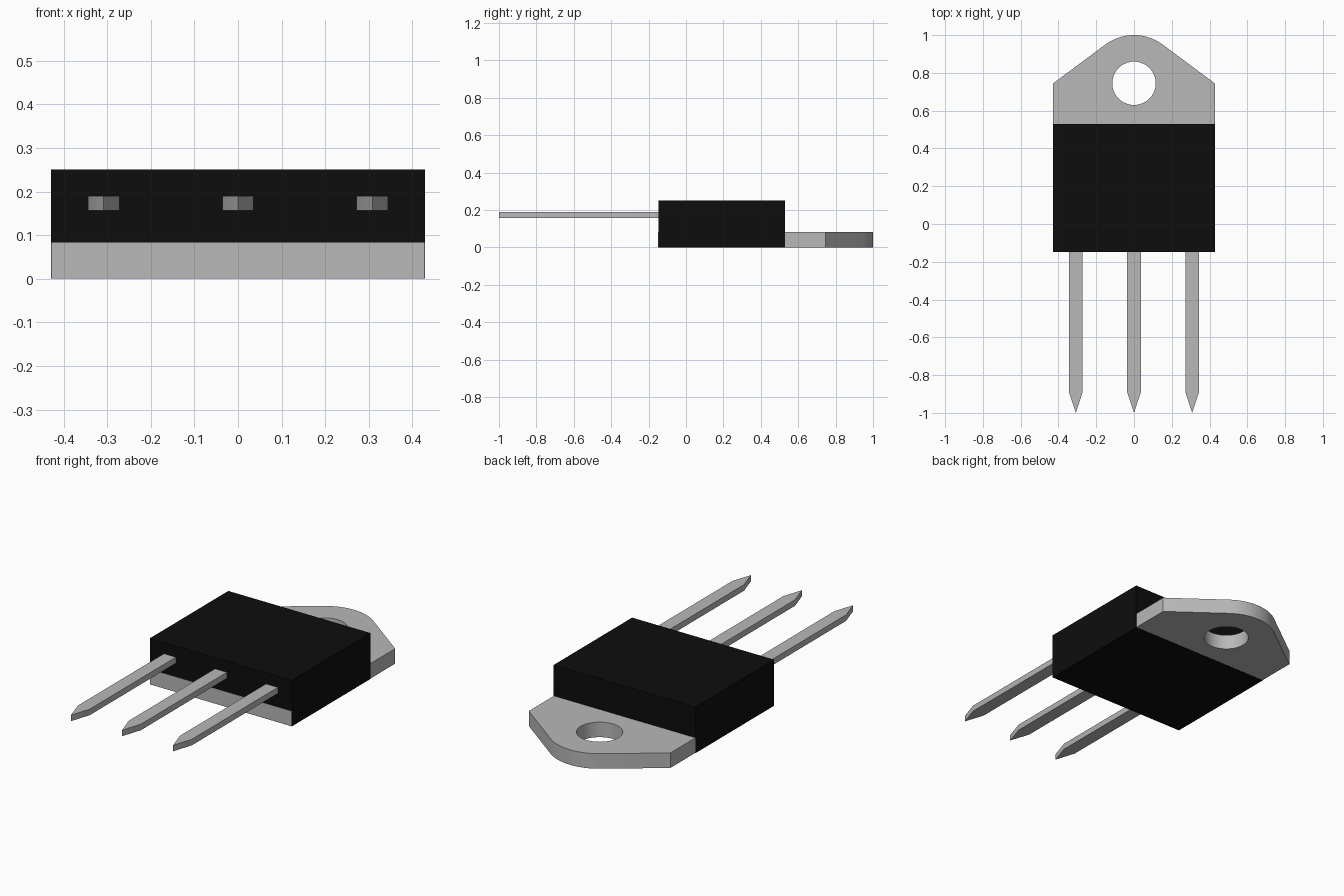
import bpy, bmesh, math

cube = bpy.data.objects.get("Cube")
if cube:
    bpy.data.objects.remove(cube, do_unlink=True)


def make_material(name, rgb, roughness, metallic=0.0):
    mat = bpy.data.materials.new(name)
    mat.use_nodes = True
    mat.diffuse_color = (*rgb, 1)
    bsdf = next(n for n in mat.node_tree.nodes if n.type == 'BSDF_PRINCIPLED')
    bsdf.inputs["Base Color"].default_value = (*rgb, 1)
    bsdf.inputs["Roughness"].default_value = roughness
    return mat


metal = make_material("light grey metal", (0.48, 0.48, 0.48), 0.5)
plastic = make_material("black plastic", (0.004, 0.004, 0.004), 0.6)


def plate(name, loops, z0, z1, mat):
    """Flat plate: the first loop is the outline, any others are holes."""
    bm = bmesh.new()
    edges = []
    for loop in loops:
        vs = [bm.verts.new((x, y, z0)) for x, y in loop]
        edges += [bm.edges.new((a, b)) for a, b in zip(vs, vs[1:] + vs[:1])]
    if len(loops) == 1:
        bm.faces.new(bm.verts)
    else:
        bmesh.ops.triangle_fill(bm, use_beauty=True, edges=edges)
    ext = bmesh.ops.extrude_face_region(bm, geom=bm.faces[:], use_keep_orig=True)
    top = [g for g in ext["geom"] if isinstance(g, bmesh.types.BMVert)]
    bmesh.ops.translate(bm, verts=top, vec=(0, 0, z1 - z0))
    bmesh.ops.recalc_face_normals(bm, faces=bm.faces[:])
    mesh = bpy.data.meshes.new(name)
    bm.to_mesh(mesh)
    bm.free()
    mesh.materials.append(mat)
    obj = bpy.data.objects.new(name, mesh)
    bpy.context.collection.objects.link(obj)
    bpy.ops.object.select_all(action='DESELECT')
    obj.select_set(True)
    bpy.context.view_layer.objects.active = obj
    bpy.ops.object.shade_smooth_by_angle(angle=math.radians(25))
    return obj


def arc(cy, r, a0, a1, n, closed=False):
    steps = n if closed else n - 1
    angles = [math.radians(a0 + (a1 - a0) * i / steps) for i in range(n)]
    return [(r * math.cos(a), cy + r * math.sin(a)) for a in angles]


FRONT, BACK = -0.148, 0.529

# Plastic case
W = 0.429
plate("case", [[(-W, FRONT), (W, FRONT), (W, BACK), (-W, BACK)]], 0, 0.251, plastic)

# Mounting tab running under the case, with rounded end tangent to slanted sides
T, HOLE_Y, R = 0.4275, 0.745, 0.255
tangent = math.degrees(math.acos(R / T))
outline = [(-T, FRONT - 0.0015), (T, FRONT - 0.0015), (T, HOLE_Y)]
outline += arc(HOLE_Y, R, tangent, 180 - tangent, 17) + [(-T, HOLE_Y)]
hole = arc(HOLE_Y, 0.115, 0, 360, 40, closed=True)
plate("mounting_tab", [outline, hole], 0.001, 0.083, metal)

# Three pointed leads
HALF = 0.036
for name, x in (("right_lead", -0.308), ("middle_lead", 0), ("left_lead", 0.308)):
    plate(name, [[(x - HALF, FRONT + 0.05), (x - HALF, -0.89), (x, -1.0),
                  (x + HALF, -0.89), (x + HALF, FRONT + 0.05)]], 0.157, 0.19, metal)
